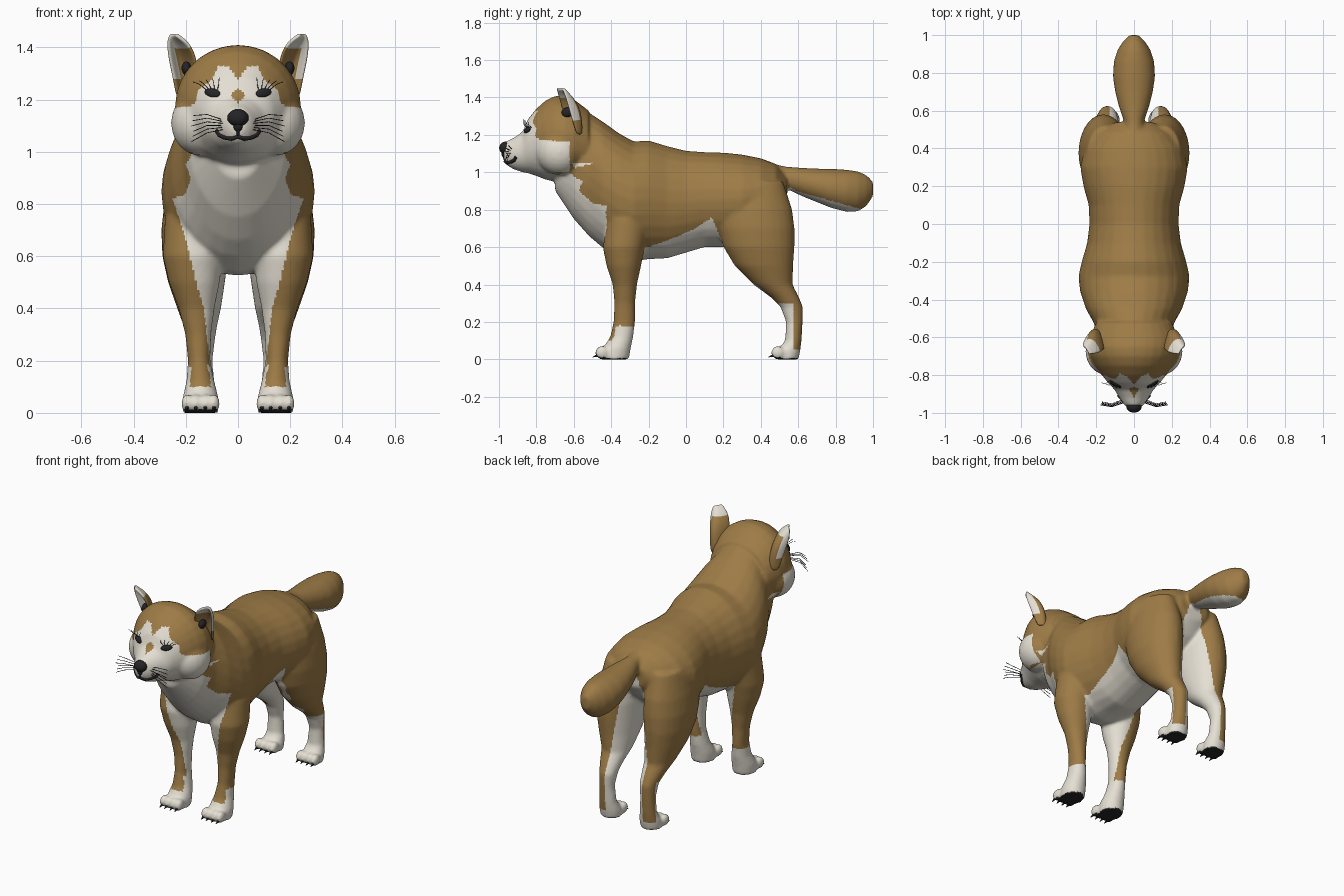
import bpy, bmesh, math
from mathutils import Vector, Matrix
from mathutils.bvhtree import BVHTree

if "Cube" in bpy.data.objects:
    bpy.data.objects.remove(bpy.data.objects["Cube"])


def material(name, rgb):
    m = bpy.data.materials.new(name)
    m.use_nodes = True
    m.diffuse_color = (*rgb, 1)
    m.node_tree.nodes["Principled BSDF"].inputs["Base Color"].default_value = (*rgb, 1)
    return m


TAN, CREAM, BLACK = range(3)
MATS = [material("tan fur", (.34, .2, .062)), material("cream fur", (.78, .74, .65)),
        material("black", (.018, .018, .02))]


def add_object(name, data, mats=MATS):
    ob = bpy.data.objects.new(name, data)
    bpy.context.collection.objects.link(ob)
    for m in mats:
        data.materials.append(m)
    return ob


def mesh_object(name, bm, mats=MATS):
    bmesh.ops.recalc_face_normals(bm, faces=bm.faces)
    for f in bm.faces:
        f.smooth = True
    me = bpy.data.meshes.new(name)
    bm.to_mesh(me)
    bm.free()
    return add_object(name, me, mats)


def loft(bm, rows, upright=False, side=1, n=28):
    """Skin elliptical rings: rows are (level, low, high, half width) or (level, low, high, x in, x out)."""
    rings = []
    for t, p0, p1, *xs in rows:
        x0, x1 = (-xs[0], xs[0]) if len(xs) == 1 else xs
        ring = []
        for i in range(n):
            a = math.tau * i / n
            x = side * ((x0 + x1) / 2 + (x1 - x0) / 2 * math.cos(a))
            p = (p0 + p1) / 2 + (p1 - p0) / 2 * math.sin(a)
            ring.append(bm.verts.new((x, p, t) if upright else (x, t, p)))
        rings.append(ring)
    for a, b in zip(rings, rings[1:]):
        for i in range(n):
            j = (i + 1) % n
            bm.faces.new((a[i], a[j], b[j], b[i]))
    bm.faces.new(rings[0])
    bm.faces.new(rings[-1])


def ball(bm, centre, radii, turn=None):
    m = Matrix.Translation(centre) @ (turn or Matrix()) @ Matrix.Diagonal((*radii, 1))
    bmesh.ops.create_uvsphere(bm, u_segments=20, v_segments=12, radius=1, matrix=m)


def lookup(table, t):
    for (a, u), (b, v) in zip(table, table[1:]):
        if t <= b:
            return u + (v - u) * max(0, (t - a) / (b - a))
    return table[-1][1]


# Body volumes
HEAD = [(-.975, 1.07, 1.15, .03), (-.955, 1.035, 1.17, .055), (-.92, 1.015, 1.185, .078),
        (-.875, 1.0, 1.215, .105), (-.845, .995, 1.285, .135), (-.8, .98, 1.34, .17),
        (-.75, .96, 1.385, .205), (-.7, .95, 1.408, .23), (-.65, .945, 1.41, .242),
        (-.6, .95, 1.39, .235), (-.52, .96, 1.33, .2)]
TORSO = [(-.7, .9, 1.2, .1), (-.6, .75, 1.34, .19), (-.52, .66, 1.32, .215), (-.45, .6, 1.275, .255),
         (-.36, .54, 1.21, .285), (-.28, .525, 1.165, .295), (-.2, .535, 1.17, .277),
         (-.1, .54, 1.14, .248), (0, .57, 1.115, .236), (.1, .6, 1.108, .24), (.2, .6, 1.105, .268),
         (.3, .62, 1.095, .285), (.4, .68, 1.075, .262), (.48, .75, 1.045, .2), (.54, .84, .98, .1)]
TAIL = [(.44, .92, 1.05, .06), (.54, .91, 1.03, .052), (.62, .872, 1.024, .08), (.7, .84, 1.02, .1),
        (.78, .808, 1.018, .112), (.86, .788, 1.014, .107), (.92, .79, 1.005, .088),
        (.965, .82, .985, .06), (1.0, .87, .95, .025)]
FORELEG = [(.75, -.42, -.2, .1, .28), (.6, -.445, -.22, .06, .288), (.5, -.425, -.24, .07, .265),
           (.4, -.392, -.262, .09, .228), (.3, -.383, -.272, .103, .202), (.2, -.388, -.272, .106, .192),
           (.12, -.405, -.282, .09, .198), (.06, -.445, -.295, .075, .212), (0, -.46, -.305, .075, .212)]
HINDLEG = [(.95, .2, .52, .06, .25), (.8, .16, .568, .03, .283), (.7, .17, .58, .028, .294),
           (.6, .2, .58, .038, .29), (.5, .26, .573, .05, .268), (.4, .36, .57, .065, .233),
           (.33, .455, .605, .08, .208), (.28, .505, .626, .088, .192), (.2, .535, .624, .098, .187),
           (.1, .53, .618, .088, .192), (.05, .49, .612, .075, .203), (0, .48, .602, .075, .203)]
TOES = [.092, .125, .162, .195]

bm = bmesh.new()
for rows in (HEAD, TORSO, TAIL):
    loft(bm, rows)
for s in (-1, 1):
    ball(bm, (s * .145, -.675, 1.11), (.112, .125, .125))      # cheeks
    for rows, front in ((FORELEG, -.45), (HINDLEG, .49)):
        loft(bm, rows, True, s)
        for x in TOES:
            ball(bm, (s * x, front, .036), (.023, .036, .036))
body = mesh_object("body", bm)
remesh = body.modifiers.new("fuse", 'REMESH')
remesh.mode, remesh.voxel_size, remesh.use_smooth_shade = 'VOXEL', .0095, True
soften = body.modifiers.new("soften", 'SMOOTH')
soften.factor, soften.iterations = .5, 9
graph = bpy.context.evaluated_depsgraph_get()
fused = bpy.data.meshes.new_from_object(body.evaluated_get(graph))
body.modifiers.clear()
body.data = fused
fused.materials.clear()
for m in MATS:
    fused.materials.append(m)

# Coat markings
FACE = [(0, 1.275), (.035, 1.325), (.075, 1.33), (.105, 1.27), (.15, 1.24), (.165, 1.18), (.25, 1.165)]
CHEST = [(.1, .1), (.3, .12), (.4, .13), (.5, .16), (.7, .21), (.82, .25), (.84, .2), (.9, .18),
         (.95, .2), (1, .17), (1.05, .22)]
BELLY = [(-.24, .56), (-.2, .6), (-.05, .655), (.05, .7), (.14, .76), (.18, .66), (.22, .57),
         (.3, .45), (.4, .38), (.45, .33)]
THIGH = [(.1, .13), (.4, .13), (.6, .1), (.8, .07), (.95, .03)]


def coat(c, n):
    x, y, z = abs(c.x), c.y, c.z
    if z < .015 and n.z < -.6:
        return BLACK
    if y < -.62 and z > 1:
        bridge = x + abs(z - 1.215) < .03
        return CREAM if z < lookup(FACE, x) and not bridge else TAN
    if y > .58 and z > .7:
        return CREAM if z < .925 - .28 * (y - .5) else TAN
    if y < -.2 and z < (.1 if n.y < -.6 else .18):
        return CREAM
    if y < -.4 or (y < -.2 and z < .6):
        return CREAM if z < 1.05 and x < lookup(CHEST, z) else TAN
    if -.24 < y < .45 and z < lookup(BELLY, y):
        return CREAM
    if y > .2 and z < .95:
        paw = z < .05 or (z < .3 and y < .575)
        return CREAM if paw or x < lookup(THIGH, z) else TAN
    return TAN


for p in fused.polygons:
    p.material_index = coat(p.center, p.normal)
    p.use_smooth = True

# Helpers that rest details on the face surface
tree = BVHTree.FromPolygons([v.co for v in fused.vertices], [p.vertices[:] for p in fused.polygons])


def on_face(x, z):
    hit, normal, *_ = tree.ray_cast(Vector((x, -2, z)), Vector((0, 1, 0)))
    return (hit, normal) if hit else (Vector((x, -.85, z)), Vector((0, -1, 0)))


def strands(name, paths, radius):
    cu = bpy.data.curves.new(name, 'CURVE')
    cu.dimensions, cu.bevel_depth, cu.bevel_resolution, cu.use_fill_caps = '3D', radius, 1, True
    for path in paths:
        sp = cu.splines.new('POLY')
        sp.points.add(len(path) - 1)
        for pt, co in zip(sp.points, path):
            pt.co = (*co, 1)
    return add_object(name, cu, [MATS[BLACK]])


# Ears: cupped shells with a pale tip and outer rim
EAR = [(1.2, .15, .232, -.62, .04), (1.28, .155, .246, -.645, .065), (1.35, .16, .262, -.665, .07),
       (1.405, .18, .27, -.68, .045), (1.435, .215, .267, -.688, .02), (1.45, .238, .258, -.69, .004)]
for s, side in ((1, "left"), (-1, "right")):
    bm = bmesh.new()
    grid = []
    for z, x0, x1, y, depth in EAR:
        us = [i / 4 - 1 for i in range(9)]
        grid.append([bm.verts.new((s * (x0 + (x1 - x0) * (u + 1) / 2),
                                   y + depth * (1 - u * u) + .018 * (u + 1), z)) for u in us])
    for r, (a, b) in enumerate(zip(grid, grid[1:])):
        for i in range(8):
            f = bm.faces.new((a[i], a[i + 1], b[i + 1], b[i]))
            f.material_index = CREAM if r > 2 or (i > 5 and r > 0) else TAN
    ear = mesh_object(side + "_ear", bm)
    shell = ear.modifiers.new("shell", 'SOLIDIFY')
    shell.thickness, shell.offset = .016, 0
    ear.modifiers.new("round", 'SUBSURF').levels = 2
    ear.modifiers["round"].render_levels = 2
    bm = bmesh.new()
    ball(bm, (s * .198, -.635, 1.32), (.018, .03, .026))
    mesh_object(side + "_ear_hollow", bm, [MATS[BLACK]])

    # Eye and lashes
    spot, normal = on_face(s * .098, 1.226)
    turn = normal.to_track_quat('Y', 'Z').to_matrix().to_4x4() @ Matrix.Rotation(s * .2, 4, 'Y')
    bm = bmesh.new()
    ball(bm, spot, (.034, .01, .017), turn)
    mesh_object(side + "_eye", bm, [MATS[BLACK]])
    lashes = []
    for i in range(5):
        root = on_face(s * (.078 + .011 * i), 1.238)[0]
        lashes.append([root, root + Vector((s * (.008 * i - .004), -.018, .022)),
                       root + Vector((s * (.014 * i - .006), -.014, .046 - .004 * i))])
    strands(side + "_lashes", lashes, .0013)

    # Whiskers
    hairs = []
    for i in range(6):
        root = on_face(s * (.058 + .004 * (i % 3)), 1.085 + .008 * i)[0]
        reach, lift = .12 - .008 * (i % 3), .012 * (i - 3)
        hairs.append([root, root + Vector((s * reach / 2, -.02, lift / 2 + .006)),
                      root + Vector((s * reach, -.01, lift - .01))])
    strands(side + "_whiskers", hairs, .0016)

    # Claws
    bm = bmesh.new()
    for front in (-.483, .457):
        for x in TOES:
            m = Matrix.Translation((s * x, front, .017)) @ Matrix.Rotation(math.radians(108), 4, 'X')
            bmesh.ops.create_cone(bm, cap_ends=True, segments=8, radius1=.01, radius2=.001,
                                  depth=.034, matrix=m)
    mesh_object(side + "_claws", bm, [MATS[BLACK]])

# Nose and mouth
bm = bmesh.new()
ball(bm, (0, -.965, 1.13), (.041, .034, .034))
ball(bm, (0, -.965, 1.1), (.02, .022, .025))
mesh_object("nose", bm, [MATS[BLACK]])
grin = [(-.082, 1.082), (-.07, 1.064), (-.052, 1.055), (-.026, 1.05), (0, 1.058)]
grin += [(-x, z) for x, z in reversed(grin[:-1])]
strands("mouth", [[on_face(x, z)[0] for x, z in grin]], .009)
strands("lip_groove", [[on_face(0, z)[0] for z in (1.1, 1.08, 1.055)]], .006)
